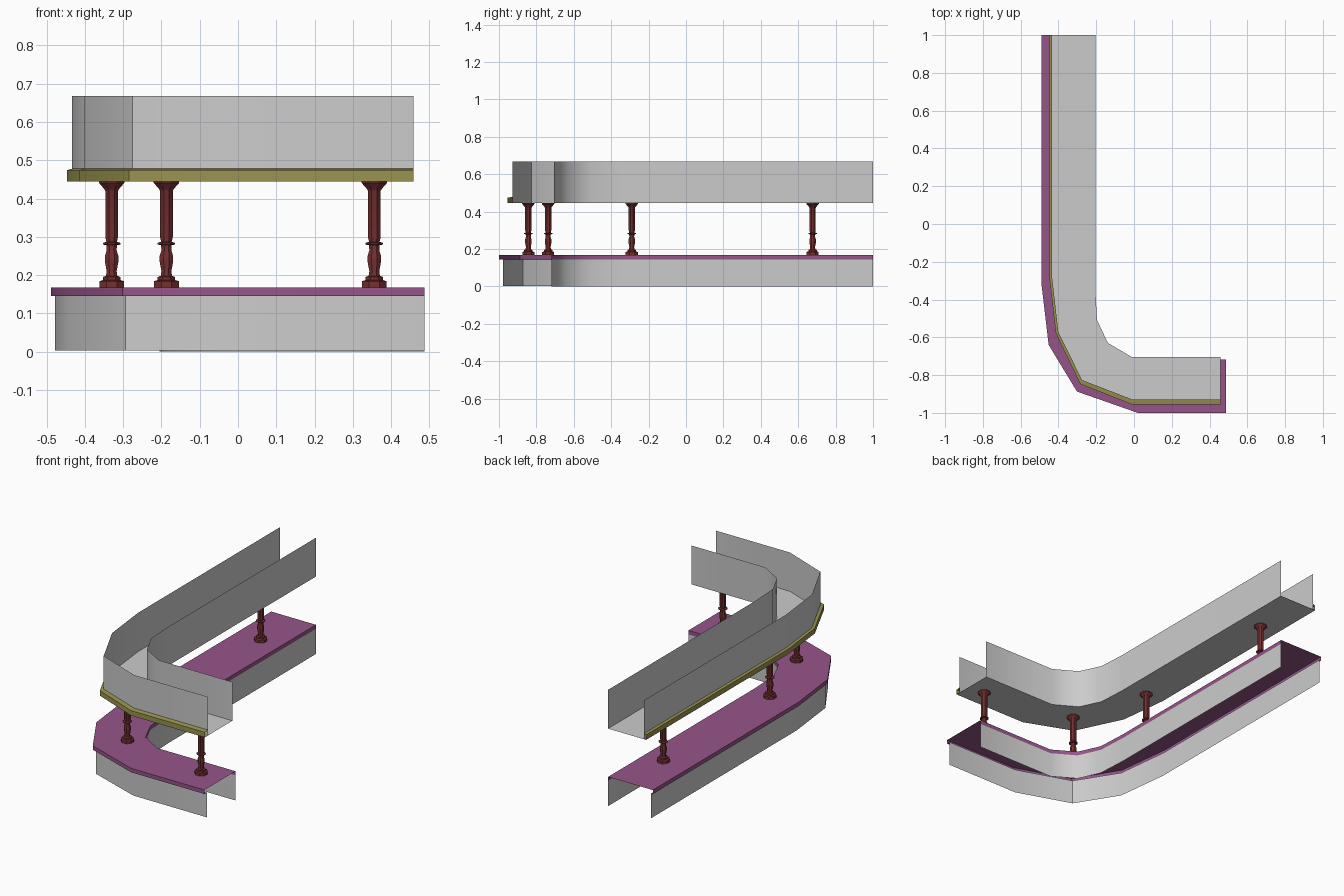
import bpy, bmesh, math

if "Cube" in bpy.data.objects:
    bpy.data.objects.remove(bpy.data.objects["Cube"])


def material(name, rgb):
    m = bpy.data.materials.new(name)
    m.diffuse_color = (*rgb, 1)
    m.use_nodes = True
    m.node_tree.nodes["Principled BSDF"].inputs["Base Color"].default_value = m.diffuse_color
    return m


PURPLE = material("purple", (0.30, 0.09, 0.25))
OLIVE = material("olive", (0.32, 0.29, 0.08))
RED = material("dark_red", (0.18, 0.03, 0.03))

# Plan paths running from the back end, round the corner, to the right end
LEDGE = [(-.489, 1), (-.489, -.325), (-.452, -.64), (-.302, -.887), (.02, -1), (.487, -1)]
TRIM = [(-.447, 1), (-.447, -.29), (-.414, -.578), (-.285, -.847), (-.012, -.955), (.458, -.955)]
INNER_LOW = [(-.205, 1), (-.205, -.34), (-.196, -.515), (-.138, -.642), (-.01, -.718), (.487, -.718)]
INNER_UP = [(-.205, 1), (-.205, -.34), (-.196, -.508), (-.138, -.63), (-.01, -.705), (.458, -.705)]
INWARD = [(1, 0), (1, .1), (.95, .5), (.7, 1.5), (.1, 1.9), (0, 1.9)]


def inset(path, d):
    return [(x + d * i, y + d * j) for (x, y), (i, j) in zip(path, INWARD)]


def skin(name, rows, mat=None):
    """Sheet stretched across successive (path, height) rows."""
    bm = bmesh.new()
    grid = [[bm.verts.new((x, y, z)) for x, y in path] for path, z in rows]
    for a, b in zip(grid, grid[1:]):
        for i in range(len(a) - 1):
            bm.faces.new((a[i], b[i], b[i + 1], a[i + 1]))
    finish(name, bm, mat)


def finish(name, bm, mat, angle=35):
    me = bpy.data.meshes.new(name)
    bm.to_mesh(me)
    bm.free()
    ob = bpy.data.objects.new(name, me)
    bpy.context.collection.objects.link(ob)
    if mat:
        me.materials.append(mat)
    bpy.ops.object.select_all(action='DESELECT')
    ob.select_set(True)
    bpy.context.view_layer.objects.active = ob
    bpy.ops.object.shade_smooth_by_angle(angle=math.radians(angle))


# Lower walls and overhanging ledge
low_wall = inset(LEDGE, .011)
skin("lower_outer_wall", [(low_wall, .145), (low_wall, .003)])
skin("lower_inner_wall", [(INNER_LOW, 0), (INNER_LOW, .145)])
skin("ledge", [(INNER_LOW, .145), (INNER_LOW, .168), (LEDGE, .168),
               (LEDGE, .145), (low_wall, .145)], PURPLE)

# Upper walls, floor and trim band
up_wall = inset(TRIM, .014)
skin("upper_outer_wall", [(up_wall, .668), (up_wall, .445)])
skin("upper_inner_wall", [(INNER_UP, .445), (INNER_UP, .668)])
skin("upper_floor", [(TRIM, .445), (INNER_UP, .445)])
skin("trim_band", [(up_wall, .478), (TRIM, .474), (TRIM, .445)], OLIVE)

# Turned columns: (radius, height) profile
PROFILE = [(.035, .168), (.035, .184), (.025, .187), (.025, .195), (.016, .198),
           (.014, .21), (.019, .235), (.019, .25), (.014, .265), (.015, .278),
           (.025, .280), (.025, .284), (.015, .287), (.018, .30), (.018, .42),
           (.021, .425), (.036, .441), (.036, .446)]
SIDES = 8


def column(name, x, y):
    bm = bmesh.new()
    rings = []
    for r, z in PROFILE:
        angles = [math.tau * (k + .5) / SIDES for k in range(SIDES)]
        rings.append([bm.verts.new((x + r * math.cos(a), y + r * math.sin(a), z)) for a in angles])
    for a, b in zip(rings, rings[1:]):
        for k in range(SIDES):
            n = (k + 1) % SIDES
            bm.faces.new((a[k], a[n], b[n], b[k]))
    finish(name, bm, RED, 30)


for i, (x, y) in enumerate([(-.33, .677), (-.33, -.29), (-.187, -.737), (.356, -.843)]):
    column(f"column_{i + 1}", x, y)
